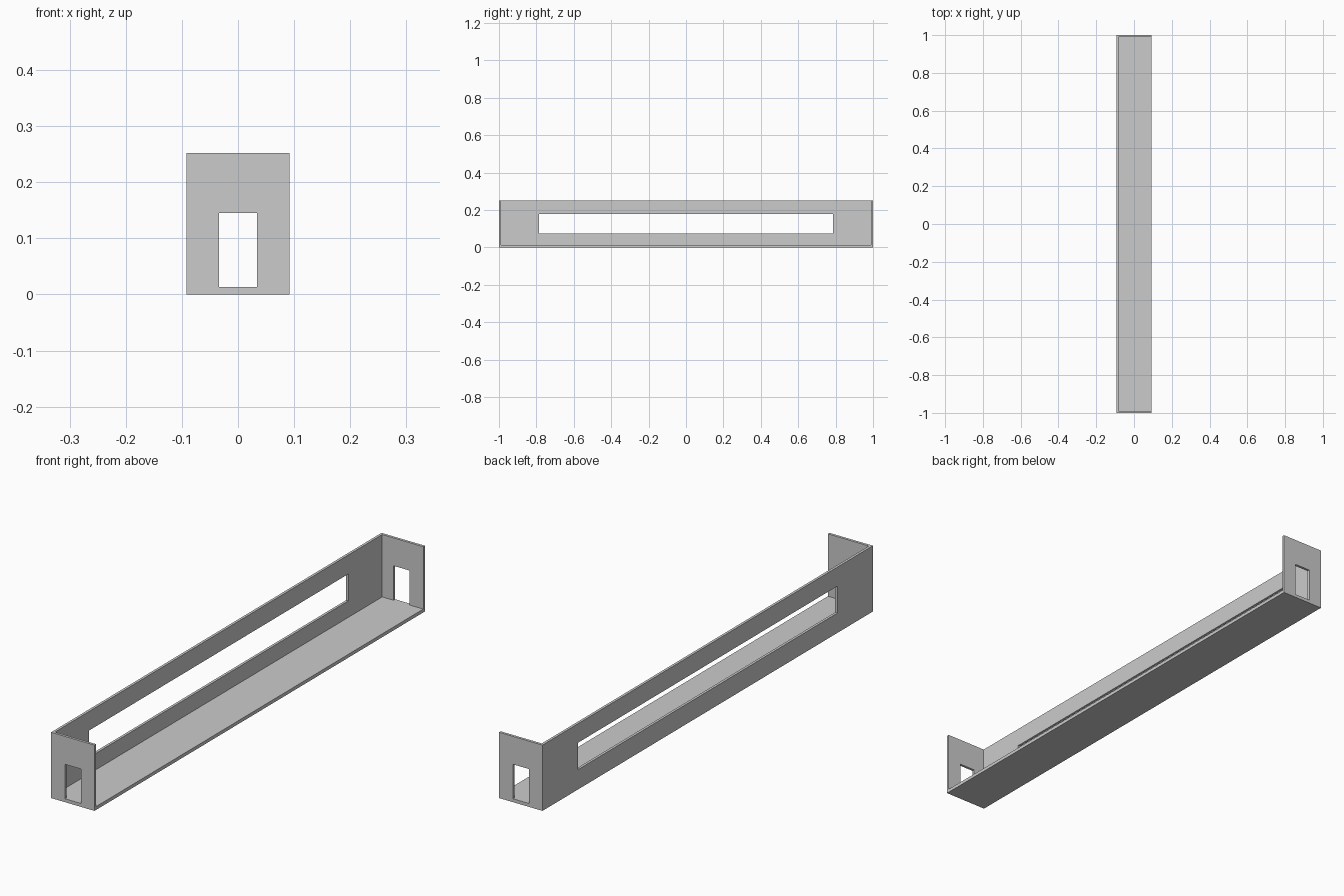
import bpy

if "Cube" in bpy.data.objects:
    bpy.data.objects.remove(bpy.data.objects["Cube"])

W, L, H = 0.092, 1.0, 0.252      # half width, half length, height
T, FLOOR = 0.01, 0.013           # wall and floor thickness


def box(name, lo, hi):
    bpy.ops.mesh.primitive_cube_add(size=1, location=[(a + b) / 2 for a, b in zip(lo, hi)])
    ob = bpy.context.object
    ob.name = name
    ob.scale = [b - a for a, b in zip(lo, hi)]
    bpy.ops.object.transform_apply(location=True, rotation=False, scale=True)
    return ob


def cut(target, name, lo, hi):
    cutter = box(name, lo, hi)
    cutter.hide_render = True
    mod = target.modifiers.new(name, 'BOOLEAN')
    mod.operation, mod.solver, mod.object = 'DIFFERENCE', 'EXACT', cutter
    bpy.context.view_layer.objects.active = target
    bpy.ops.object.modifier_apply(modifier=mod.name)
    bpy.data.objects.remove(cutter)


# Hallway shell: floor, one long wall and two end walls, open at top and right
shell = box("hallway_shell", (-W, -L, 0), (W, L, H))
cut(shell, "interior_cutter", (-W + T, -L + T, FLOOR), (W + 0.1, L - T, H + 0.1))

# Long window in the side wall
cut(shell, "window_cutter", (-W - 0.05, -0.785, 0.076), (-W + 0.05, 0.785, 0.179))

# Doorway in each end wall
for s in (-1, 1):
    y = s * L
    cut(shell, "doorway_cutter", (-0.034, y - 0.05, FLOOR), (0.034, y + 0.05, 0.145))
